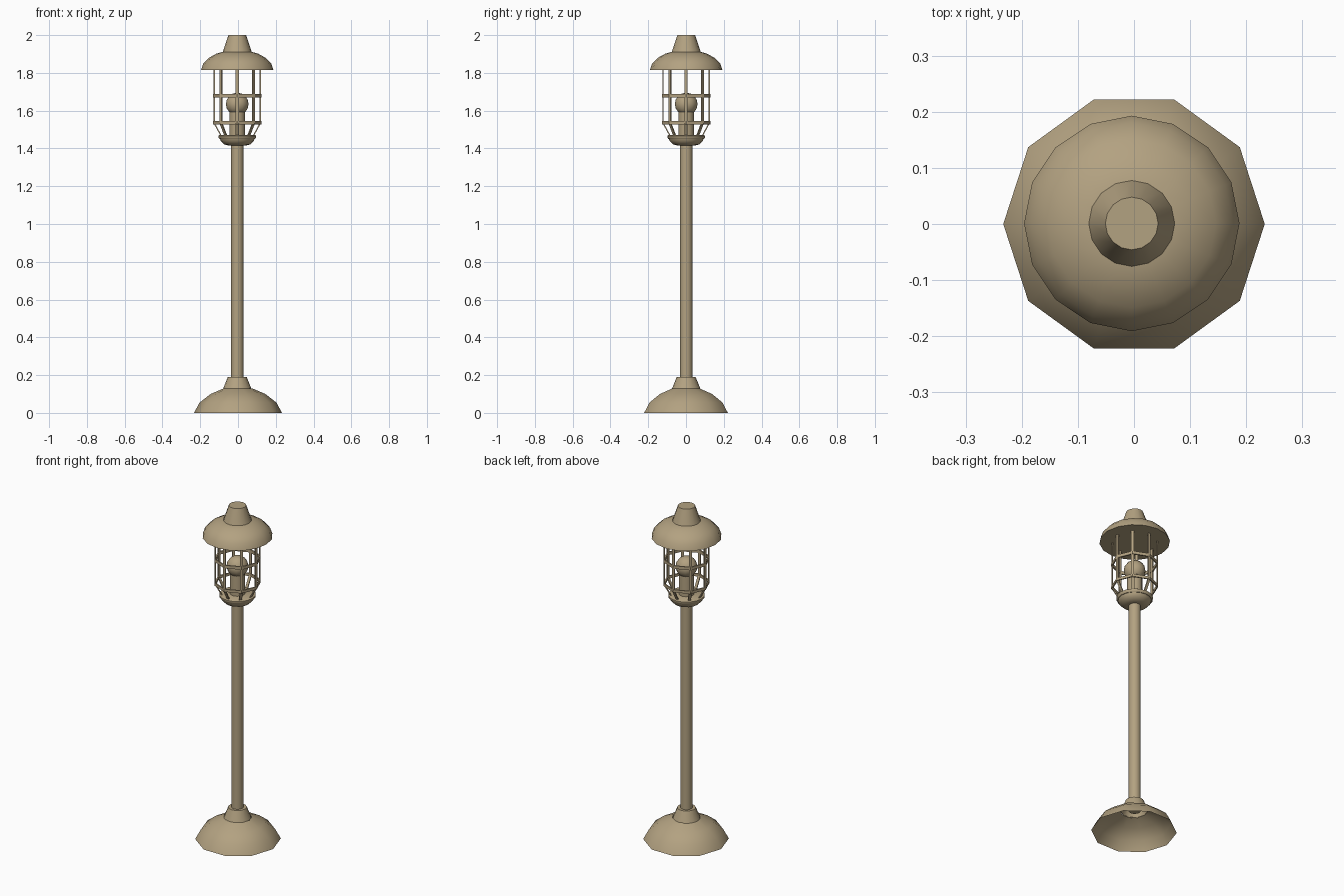
import bpy, bmesh, math
from mathutils import Vector

cube = bpy.data.objects.get("Cube")
if cube:
    bpy.data.objects.remove(cube)

AXIS = Vector((-0.004, 0.001, 0))  # post sits slightly off the base centre

tan = bpy.data.materials.new("tan_paint")
tan.use_nodes = True
COLOUR = (0.45, 0.36, 0.22, 1)
tan.diffuse_color = COLOUR
tan.node_tree.nodes["Principled BSDF"].inputs["Base Color"].default_value = COLOUR


def finish(name, bm, smooth=None, offset=AXIS):
    mesh = bpy.data.meshes.new(name)
    bm.to_mesh(mesh)
    bm.free()
    obj = bpy.data.objects.new(name, mesh)
    obj.location = offset
    mesh.materials.append(tan)
    bpy.context.collection.objects.link(obj)
    if smooth:
        bpy.ops.object.select_all(action="DESELECT")
        obj.select_set(True)
        bpy.context.view_layer.objects.active = obj
        bpy.ops.object.shade_smooth_by_angle(angle=math.radians(smooth))
    return obj


def lathe(name, profile, sides, smooth=45, caps="", loop=False, offset=AXIS):
    """Turn (radius, height) points about z; caps may hold 'b' and 't'."""
    bm = bmesh.new()
    rings = []
    for r, z in profile:
        rings.append([bm.verts.new((r * math.cos(a), r * math.sin(a), z))
                      for a in (math.tau * i / sides for i in range(sides))])
    pairs = list(zip(rings, rings[1:]))
    if loop:
        pairs.append((rings[-1], rings[0]))
    for low, high in pairs:
        for i in range(sides):
            j = (i + 1) % sides
            bm.faces.new((low[i], low[j], high[j], high[i]))
    if "b" in caps:
        bm.faces.new(rings[0][::-1])
    if "t" in caps:
        bm.faces.new(rings[-1])
    return finish(name, bm, smooth, offset)


def band(name, r, z, height, thick):
    """Flat octagonal hoop tying the cage bars together."""
    lathe(name, [(r, z), (r, z + height), (r - thick, z + height), (r - thick, z)],
          8, smooth=None, loop=True)


# Hollow ten-sided foot and its collar
lathe("base_dome", [(0.233, 0), (0.203, 0.055), (0.145, 0.1), (0.075, 0.13)], 10,
      smooth=60, offset=Vector((0, 0, 0)))
lathe("base_collar", [(0.075, 0.128), (0.05, 0.19)], 16, caps="t")

# Post
lathe("post", [(0.033, 0.13), (0.033, 1.43)], 16, caps="bt")

# Lantern cup
lathe("lantern_cup", [(0.045, 1.415), (0.07, 1.422), (0.088, 1.44), (0.092, 1.453)],
      16, caps="bt")
lathe("cup_rim", [(0.094, 1.45), (0.1, 1.457), (0.1, 1.467), (0.092, 1.472)], 16, caps="bt")

# Bulb and holder
lathe("bulb_holder", [(0.042, 1.46), (0.042, 1.61)], 12, caps="bt")
bulb = bmesh.new()
bmesh.ops.create_uvsphere(bulb, u_segments=12, v_segments=8, radius=0.06)
finish("bulb", bulb, 60, AXIS + Vector((0, 0, 1.635)))

# Cage: eight flat bars bent in at the foot, with two hoops
bars = bmesh.new()
PATH = [(0.088, 1.465), (0.126, 1.535), (0.126, 1.82)]
for k in range(8):
    a = math.tau * k / 8
    out = Vector((math.cos(a), math.sin(a), 0))
    side = Vector((-math.sin(a), math.cos(a), 0)) * 0.008
    sections = []
    for r, z in PATH:
        outer = out * r + Vector((0, 0, z))
        inner = outer - out * 0.007
        sections.append([bars.verts.new(p) for p in
                         (outer - side, outer + side, inner + side, inner - side)])
    for low, high in zip(sections, sections[1:]):
        for i in range(4):
            j = (i + 1) % 4
            bars.faces.new((low[i], low[j], high[j], high[i]))
    bars.faces.new(sections[0][::-1])
    bars.faces.new(sections[-1])
finish("cage_bars", bars)
band("cage_hoop_upper", 0.128, 1.67, 0.018, 0.008)
band("cage_hoop_lower", 0.128, 1.528, 0.016, 0.008)

# Roof and chimney
lathe("roof", [(0.192, 1.815), (0.18, 1.85), (0.15, 1.88), (0.11, 1.902), (0.07, 1.913)],
      16, smooth=50, caps="bt")
lathe("chimney", [(0.077, 1.91), (0.047, 2.0)], 16, caps="bt")
